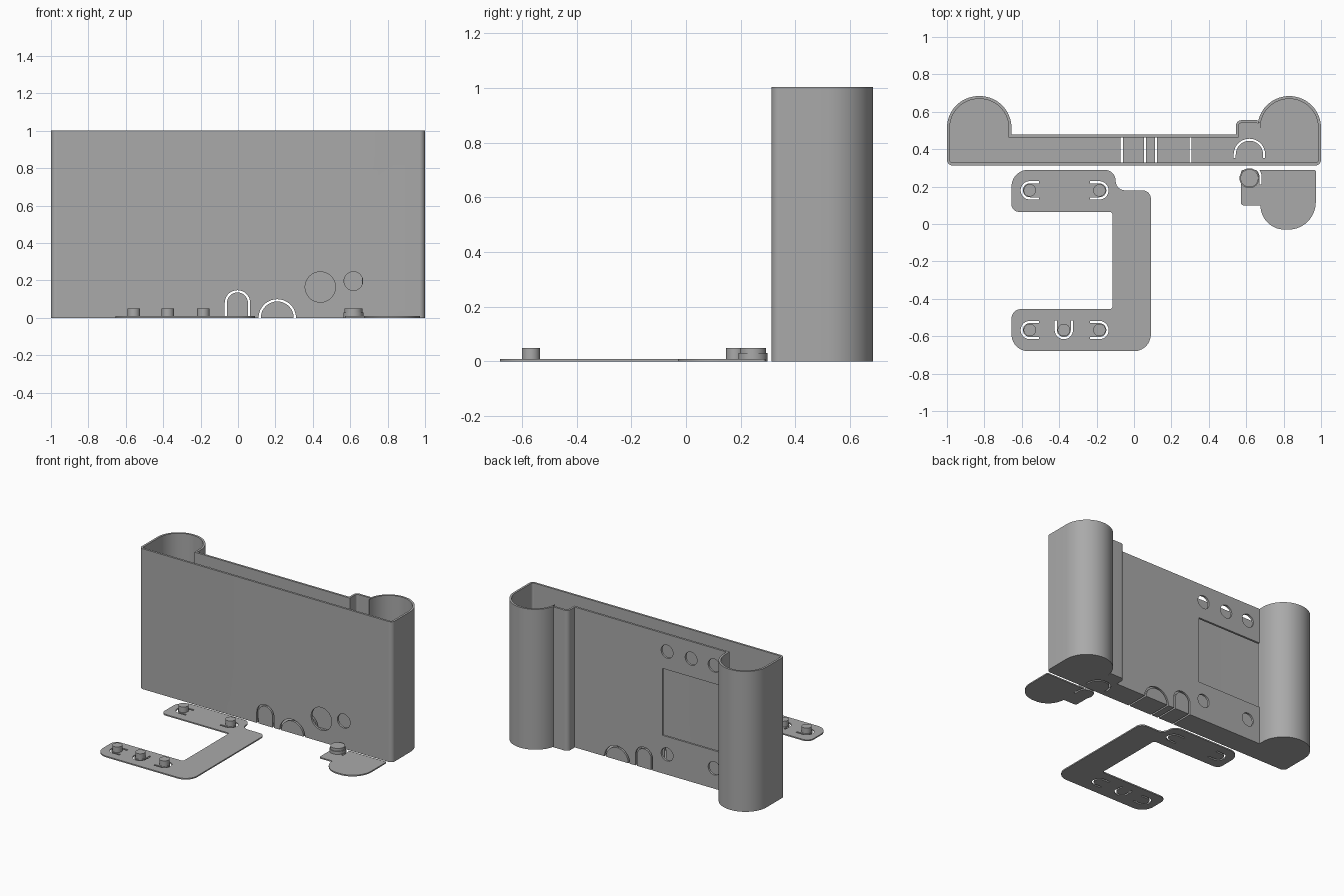
import bpy, bmesh
from math import sin, cos, pi
from mathutils import Vector

cube = bpy.data.objects.get("Cube")
if cube:
    bpy.data.objects.remove(cube, do_unlink=True)

grey = bpy.data.materials.new("matte grey")
grey.use_nodes = True
GREY = (0.4, 0.4, 0.4, 1)
grey.diffuse_color = GREY
grey.node_tree.nodes["Principled BSDF"].inputs["Base Color"].default_value = GREY


def rounded(corners, steps=14):
    """Polygon with each (x, y, radius) right-angled corner rounded off."""
    pts = []
    for i, (x, y, r) in enumerate(corners):
        p = Vector((x, y))
        if r <= 0:
            pts.append(p)
            continue
        a = (Vector(corners[i - 1][:2]) - p).normalized() * r
        b = (Vector(corners[(i + 1) % len(corners)][:2]) - p).normalized() * r
        for k in range(steps + 1):
            t = k / steps * pi / 2
            pts.append(p + a * (1 - sin(t)) + b * (1 - cos(t)))
    return pts


def circle(x, y, r, n=48):
    return [Vector((x + r * cos(2 * pi * k / n), y + r * sin(2 * pi * k / n))) for k in range(n)]


def u_slot(x, y, r, width, leg, turn=0.0, n=24):
    """Thin arch-shaped outline, legs pointing down before turning."""
    pts = []
    for rad, order in ((r, range(n + 1)), (r - width, range(n, -1, -1))):
        arc = [Vector((rad * cos(pi * k / n), rad * sin(pi * k / n))) for k in order]
        pts += [Vector((arc[0].x, -leg))] + arc + [Vector((arc[-1].x, -leg))]
    c, s = cos(turn), sin(turn)
    return [Vector((x + c * p.x - s * p.y, y + s * p.x + c * p.y)) for p in pts]


def prism(name, pts, lo, hi, upright=False):
    """Extrude an outline along z, or along y when upright."""
    bm = bmesh.new()
    place = (lambda p, d: (p.x, d, p.y)) if upright else (lambda p, d: (p.x, p.y, d))
    rings = [[bm.verts.new(place(p, d)) for p in pts] for d in (lo, hi)]
    bm.faces.new(rings[0])
    bm.faces.new(rings[1])
    for i in range(len(pts)):
        bm.faces.new((rings[0][i - 1], rings[0][i], rings[1][i], rings[1][i - 1]))
    bmesh.ops.remove_doubles(bm, verts=bm.verts, dist=0.0002)
    bmesh.ops.recalc_face_normals(bm, faces=bm.faces)
    mesh = bpy.data.meshes.new(name)
    bm.to_mesh(mesh)
    bm.free()
    mesh.materials.append(grey)
    ob = bpy.data.objects.new(name, mesh)
    bpy.context.collection.objects.link(ob)
    return ob


def select(ob):
    bpy.ops.object.select_all(action="DESELECT")
    ob.select_set(True)
    bpy.context.view_layer.objects.active = ob


def cut(ob, cutters):
    select(ob)
    for c in cutters:
        mod = ob.modifiers.new("cut", "BOOLEAN")
        mod.operation, mod.solver, mod.object = "DIFFERENCE", "EXACT", c
        bpy.ops.object.modifier_apply(modifier=mod.name)
        bpy.data.objects.remove(c, do_unlink=True)


def smooth(ob):
    select(ob)
    bpy.ops.object.shade_smooth_by_angle(angle=0.5)


# Case outline, inset by t for the inner wall
FRONT, BACK, TOP = 0.313, 0.478, 0.684


def case_outline(t):
    bump = 0.17 - t
    return rounded([
        (-1 + t, FRONT + t, 0.03 - t), (1 - t, FRONT + t, 0.03 - t),
        (1 - t, TOP - t, bump), (0.66 + t, TOP - t, bump),
        (0.66 + t, 0.555 - t, 0), (0.545 + t, 0.555 - t, 0.03 - t),
        (0.545 + t, BACK - t, 0), (-0.655 - t, BACK - t, 0),
        (-0.655 - t, TOP - t, bump), (-1 + t, TOP - t, bump)])


WALL = 0.015
case = prism("case", case_outline(0), 0, 1.003)
cutters = [prism("cavity", case_outline(WALL), WALL, 1.1)]

# Break-out arches through front wall, floor and back wall
cutters.append(prism("arch", u_slot(-0.003, 0.08, 0.068, 0.012, 0.2), 0.25, 0.53, True))
cutters.append(prism("arch", u_slot(0.21, 0.0, 0.1, 0.012, 0.1), 0.25, 0.53, True))

# Round holes in the front wall
for x, z, r in ((0.44, 0.165, 0.081), (0.617, 0.197, 0.05)):
    cutters.append(prism("hole", circle(x, z, r), 0.25, 0.38, True))

# Pin holes and window in the back wall
PINS = (-0.557, -0.375, -0.185)
pin_holes = [(x, 0.88) for x in PINS] + [(PINS[0], 0.145), (PINS[2], 0.145)]
for x, z in pin_holes:
    cutters.append(prism("hole", circle(x, z, 0.047), 0.42, 0.53, True))
window = rounded([(-0.654, 0.272, 0), (-0.147, 0.272, 0), (-0.147, 0.75, 0), (-0.654, 0.75, 0)])
cutters.append(prism("window", window, 0.42, 0.53, True))

# Curved slot in the floor
cutters.append(prism("floor_slot", u_slot(0.617, 0.372, 0.084, 0.011, 0.02), -0.1, 0.05))
cut(case, cutters)
smooth(case)

# C-shaped clip plate with springy tabs
THICK = 0.009
clip = prism("clip_plate", rounded([
    (-0.655, 0.29, 0.09), (-0.098, 0.29, 0.06), (-0.098, 0.18, 0.05), (0.09, 0.18, 0.045),
    (0.09, -0.68, 0.09), (-0.655, -0.68, 0.09), (-0.655, -0.455, 0.05),
    (-0.115, -0.455, 0.015), (-0.115, 0.065, 0.015), (-0.655, 0.065, 0.04)]), 0, THICK)
UPPER, LOWER = 0.18, -0.567
tabs = [(PINS[0], UPPER, pi / 2), (PINS[2], UPPER, -pi / 2),
        (PINS[0], LOWER, pi / 2), (PINS[1], LOWER, pi), (PINS[2], LOWER, -pi / 2)]
cut(clip, [prism("slot", u_slot(x, y, 0.049, 0.012, 0.05, turn), -0.1, 0.1) for x, y, turn in tabs])
smooth(clip)
for x, y, turn in tabs:
    smooth(prism("clip_pin", circle(x, y, 0.033), THICK / 2, 0.049))

# Small lid with its button
lid = prism("lid_plate", rounded([
    (0.572, 0.1, 0.012), (0.676, 0.1, 0), (0.676, -0.03, 0.13), (0.972, -0.03, 0.147),
    (0.972, 0.29, 0.01), (0.572, 0.29, 0.01)]), 0, THICK)
cut(lid, [prism("slot", u_slot(0.617, 0.25, 0.066, 0.012, 0.04), -0.1, 0.1)])
smooth(lid)
smooth(prism("lid_button_base", circle(0.617, 0.245, 0.053), 0, 0.03))
smooth(prism("lid_button", circle(0.617, 0.245, 0.048), 0.02, 0.049))
